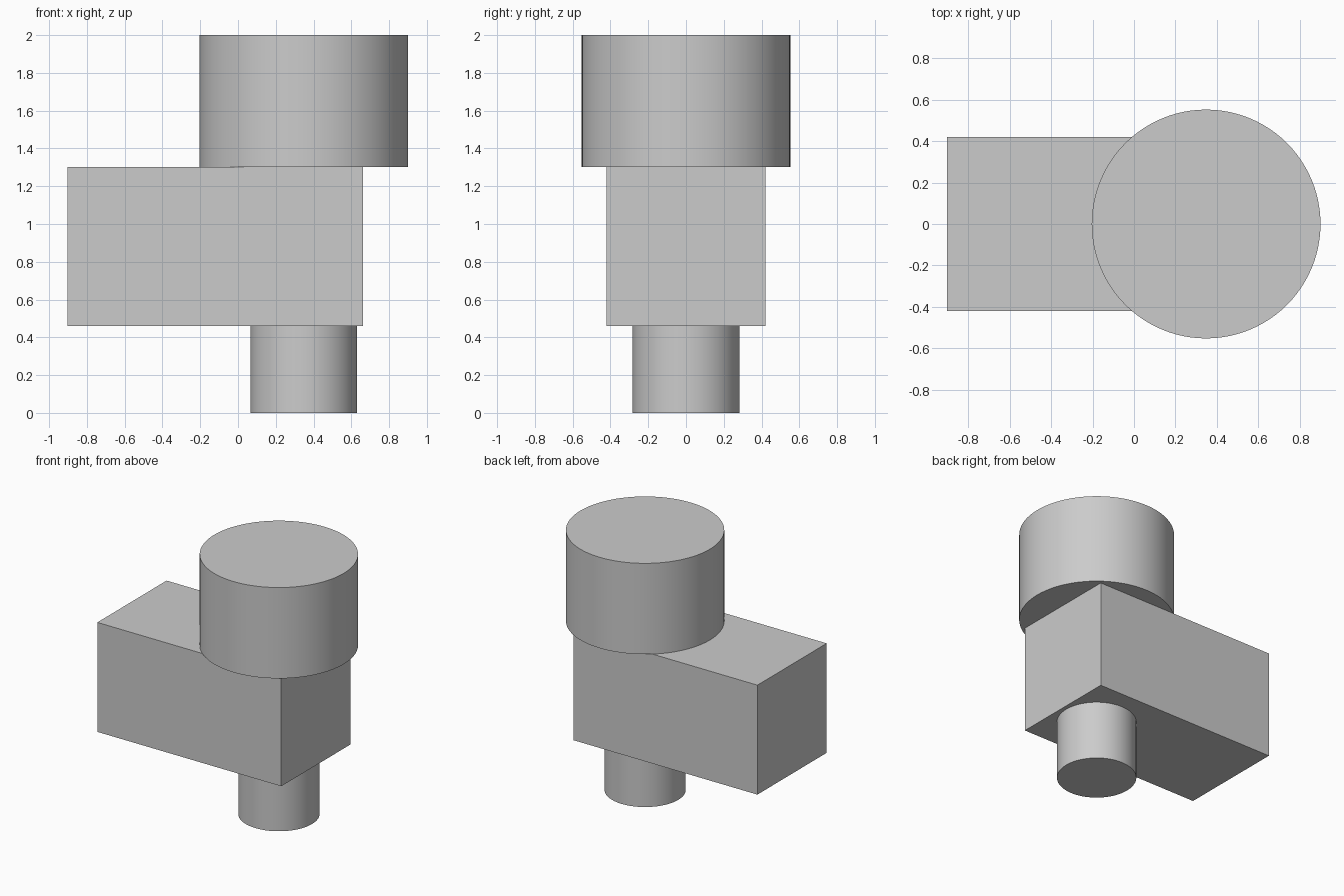
import bpy

cube = bpy.data.objects.get("Cube")
if cube:
    bpy.data.objects.remove(cube, do_unlink=True)

# Single plain grey
grey = bpy.data.materials.new("light_grey")
grey.use_nodes = True
colour = (0.6, 0.6, 0.6, 1)
grey.diffuse_color = colour
grey.node_tree.nodes["Principled BSDF"].inputs["Base Color"].default_value = colour

AXIS_X = 0.348


def finish(name):
    obj = bpy.context.object
    obj.name = name
    obj.data.materials.append(grey)
    return obj


def upright_cylinder(name, radius, bottom, top):
    bpy.ops.mesh.primitive_cylinder_add(
        vertices=96, radius=radius, depth=top - bottom,
        location=(AXIS_X, 0, (bottom + top) / 2))
    finish(name)
    bpy.ops.object.shade_smooth_by_angle(angle=0.6)


# Block body, extending to the right of the shared cylinder axis
bpy.ops.mesh.primitive_cube_add(size=1, location=(-0.12, 0, 0.88))
body = finish("block_body")
body.scale = (1.565, 0.842, 0.842)
bpy.ops.object.transform_apply(location=False, rotation=False, scale=True)

# Wide cap on top and narrow stem underneath
upright_cylinder("top_cap", 0.552, 1.301, 2.0)
upright_cylinder("bottom_stem", 0.283, 0.0, 0.459)
